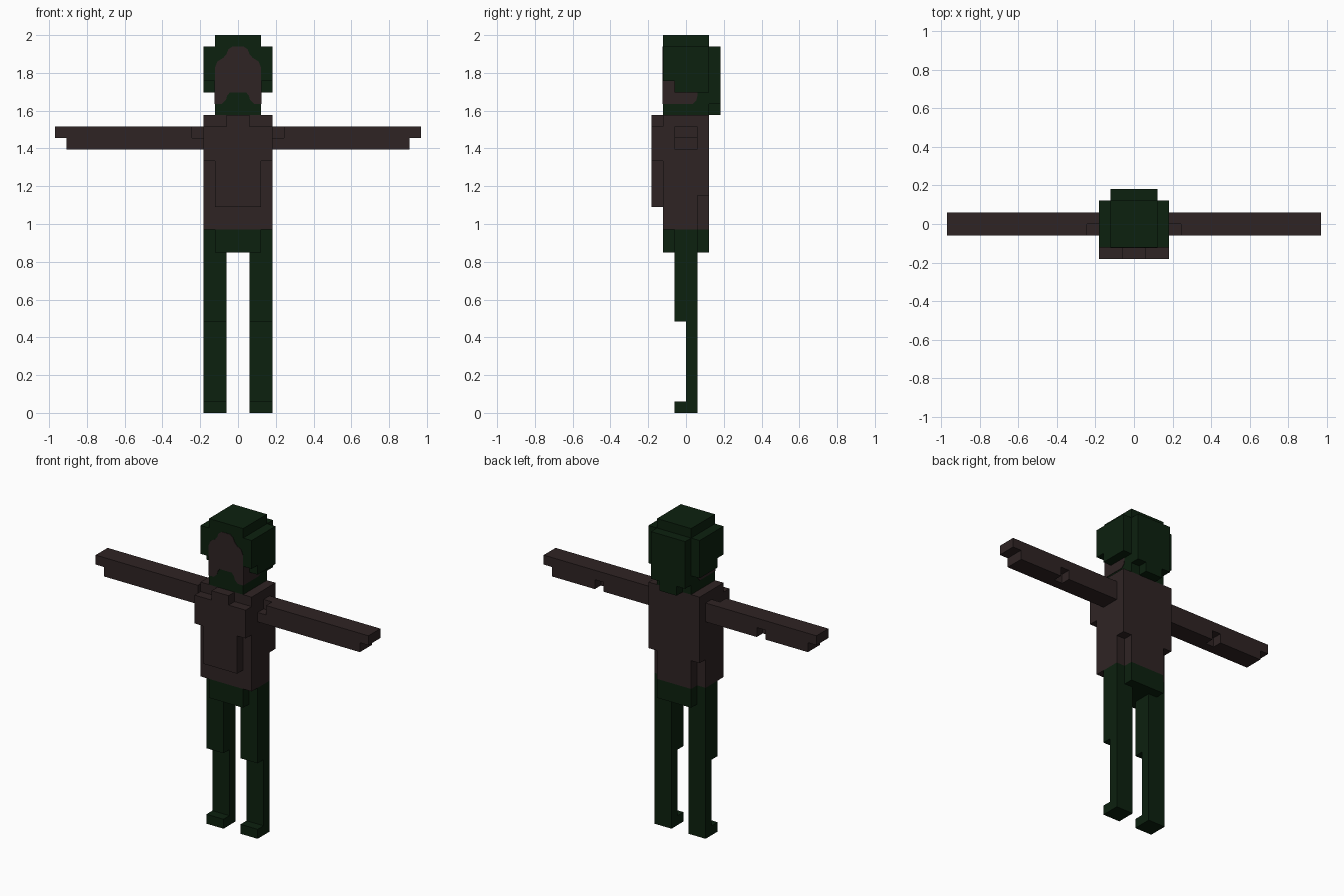
import bpy, bmesh
from itertools import product
from mathutils import Vector

if "Cube" in bpy.data.objects:
    bpy.data.objects.remove(bpy.data.objects["Cube"])

U = 2 / 33  # size of one block; the figure is 33 blocks tall


def material(name, rgb):
    m = bpy.data.materials.new(name)
    m.diffuse_color = (*rgb, 1)
    m.use_nodes = True
    m.node_tree.nodes["Principled BSDF"].inputs["Base Color"].default_value = m.diffuse_color
    return m


BROWN = material("dark_brown", (0.028, 0.0175, 0.0175))
GREEN = material("dark_green", (0.0036, 0.0150, 0.0045))


def blocks(boxes, cuts=()):
    """Unit cells filled by boxes (x0, x1, y0, y1, z0, z1), minus the cuts."""
    def fill(group):
        return {c for b in group for c in product(
            range(b[0], b[1]), range(b[2], b[3]), range(b[4], b[5]))}
    return fill(boxes) - fill(cuts)


def flip(cells):
    return {(-1 - x, y, z) for x, y, z in cells}


def finish(bm, name, mat):
    mesh = bpy.data.meshes.new(name)
    bm.to_mesh(mesh)
    bm.free()
    mesh.materials.append(mat)
    obj = bpy.data.objects.new(name, mesh)
    bpy.context.collection.objects.link(obj)


def build_blocks(name, cells, mat, solid):
    """Outer skin of a group of blocks, with flat areas merged."""
    bm = bmesh.new()
    for cell in cells:
        for axis, side in product(range(3), (0, 1)):
            near = list(cell)
            near[axis] += 2 * side - 1
            if tuple(near) in solid:
                continue
            a, b = (axis + 1) % 3, (axis + 2) % 3
            ring = [(0, 0), (1, 0), (1, 1), (0, 1)]
            verts = []
            for i, j in (ring if side else ring[::-1]):
                p = list(cell)
                p[axis] += side
                p[a] += i
                p[b] += j
                verts.append(bm.verts.new(Vector(p) * U))
            bm.faces.new(verts)
    bmesh.ops.remove_doubles(bm, verts=bm.verts, dist=1e-4)
    bmesh.ops.dissolve_limit(bm, angle_limit=0.01, verts=bm.verts, edges=bm.edges)
    finish(bm, name, mat)


def plate(name, points, place, push, mat):
    """Thin coloured plate: 2D outline placed on a surface and raised by push."""
    bm = bmesh.new()
    face = bm.faces.new([bm.verts.new(Vector(place(*p)) * U) for p in points])
    new = bmesh.ops.extrude_face_region(bm, geom=[face])["geom"]
    bmesh.ops.translate(bm, vec=Vector(push),
                        verts=[v for v in new if isinstance(v, bmesh.types.BMVert)])
    bmesh.ops.recalc_face_normals(bm, faces=bm.faces)
    bmesh.ops.triangulate(bm, faces=bm.faces)
    finish(bm, name, mat)


# Head with hair: core, back of the hair, side locks
head = blocks([(-2, 2, -2, 2, 26, 33),
               (-2, 2, 2, 3, 27, 32), (-1, 1, 2, 3, 26, 27),
               (-3, 3, -2, 2, 29, 32), (-3, 3, -1, 2, 28, 29)],
              )

# Torso: body, chest, belly panel, collar; lower back corners cut away
torso = blocks([(-3, 3, -2, 2, 16, 26), (-3, 3, -3, -2, 22, 25),
                (-2, 2, -3, -2, 18, 22), (-1, 1, -3, -2, 25, 26)],
               [(-3, -2, 1, 2, 16, 19), (2, 3, 1, 2, 16, 19)])

# Hips
hips = blocks([(-2, 2, -2, 2, 14, 16), (-3, 3, -1, 1, 14, 16)])

# Arm: upper and lower rows, with shoulder and elbow notches
arm = blocks([(3, 16, -1, 1, 24, 25), (3, 15, -1, 1, 23, 24)],
             [(3, 4, -1, 0, 24, 25), (9, 10, 0, 1, 23, 24)])

# Leg: thigh, shin, foot
leg = blocks([(1, 3, -1, 1, 8, 14), (1, 3, 0, 1, 1, 8), (1, 3, -1, 1, 0, 1)])

parts = {
    "head_and_hair": (head, GREEN), "torso": (torso, BROWN), "hips": (hips, GREEN),
    "left_arm": (arm, BROWN), "right_arm": (flip(arm), BROWN),
    "left_leg": (leg, GREEN), "right_leg": (flip(leg), GREEN),
}
solid = set().union(*(cells for cells, _ in parts.values()))
for name, (cells, mat) in parts.items():
    build_blocks(name, cells, mat, solid)

# Face, with a rounded hairline above and the beard cut out below
half = [(0.7, 28), (0.95, 27.7), (1.05, 27.35), (1.4, 27), (2, 27), (2, 30.2),
        (1.8, 30.7), (1.3, 31), (1.0, 31.35), (0.85, 31.75), (0.5, 32)]
outline = half + [(-x, z) for x, z in reversed(half)]
plate("face", outline, lambda x, z: (x, -2, z), (0, -0.003, 0), BROWN)

# Cheeks below the side locks
cheek = [(-2, 27), (0.6, 27), (0.9, 27.3), (1, 27.7), (1, 28),
         (-1, 28), (-1, 29), (-2, 29)]
for side, s in (("left", 1), ("right", -1)):
    plate(side + "_cheek", cheek, lambda y, z: (2 * s, y, z), (0.003 * s, 0, 0), BROWN)
